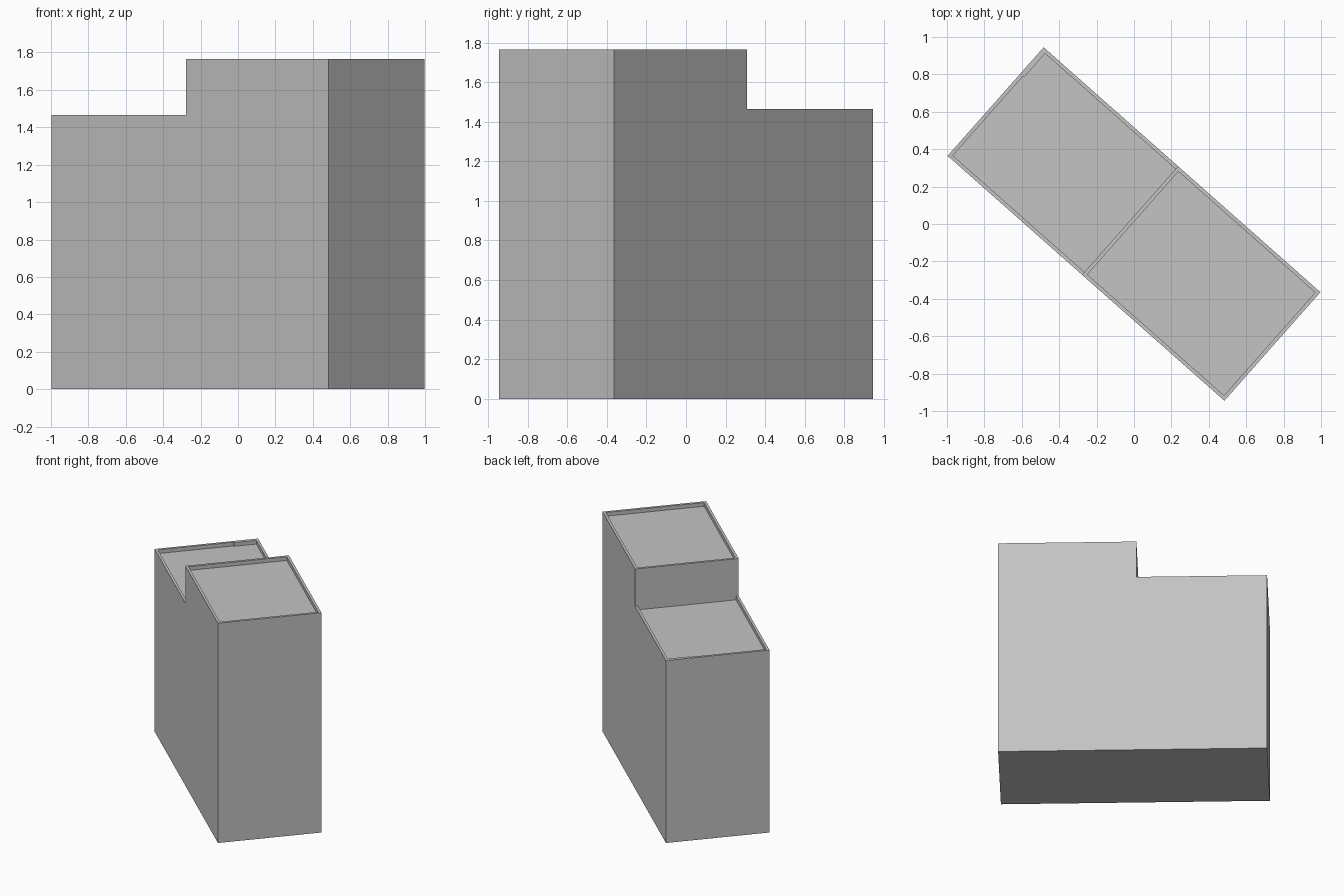
import bpy
import bmesh
import math
from mathutils import Matrix

cube = bpy.data.objects.get("Cube")
if cube:
    bpy.data.objects.remove(cube, do_unlink=True)

# Overall sizes in the building's own axes (u along, v across)
HALF_U, HALF_V = 0.988, 0.3875
STEP = -0.028
LOW, TALL = 1.465, 1.765
WALL, DROP = 0.02, 0.03
TURN = Matrix.Rotation(math.radians(-41.5), 4, 'Z')

concrete = bpy.data.materials.new("concrete_grey")
concrete.use_nodes = True
GREY = (0.55, 0.55, 0.55, 1)
concrete.diffuse_color = GREY
concrete.node_tree.nodes["Principled BSDF"].inputs["Base Color"].default_value = GREY


def prism(name, points, direction):
    """Extrude a closed polygon along a direction."""
    bm = bmesh.new()
    face = bm.faces.new([bm.verts.new(p) for p in points])
    moved = bmesh.ops.extrude_face_region(bm, geom=[face])["geom"]
    bmesh.ops.translate(bm, vec=direction,
                        verts=[g for g in moved if isinstance(g, bmesh.types.BMVert)])
    bmesh.ops.recalc_face_normals(bm, faces=bm.faces)
    bm.transform(TURN)
    mesh = bpy.data.meshes.new(name)
    bm.to_mesh(mesh)
    bm.free()
    mesh.materials.append(concrete)
    obj = bpy.data.objects.new(name, mesh)
    bpy.context.collection.objects.link(obj)
    return obj


def cut(target, cutter):
    """Subtract the cutter, then discard it."""
    mod = target.modifiers.new("recess", 'BOOLEAN')
    mod.operation, mod.solver, mod.object = 'DIFFERENCE', 'EXACT', cutter
    bpy.context.view_layer.objects.active = target
    bpy.ops.object.modifier_apply(modifier=mod.name)
    bpy.data.objects.remove(cutter, do_unlink=True)


# Stepped building body
profile = [(-HALF_U, 0), (HALF_U, 0), (HALF_U, TALL), (STEP, TALL), (STEP, LOW), (-HALF_U, LOW)]
body = prism("stepped_building", [(u, -HALF_V, z) for u, z in profile], (0, 2 * HALF_V, 0))

# Sunken tall roof inside its parapet
v = HALF_V - WALL
u0, u1 = STEP + WALL, HALF_U - WALL
tall_plan = [(u0, -v), (u1, -v), (u1, v), (u0, v)]
cut(body, prism("tall_recess", [(u, w, TALL - DROP) for u, w in tall_plan], (0, 0, 2 * DROP)))

# Sunken low roof, open against the tall wall, with a small jog in the end parapet
u2, seam, jog = -HALF_U + WALL, 0.2, 0.008
low_plan = [(u2, -v), (STEP, -v), (STEP, v), (u2 + jog, v), (u2 + jog, seam), (u2, seam)]
cut(body, prism("low_recess", [(u, w, LOW - DROP) for u, w in low_plan], (0, 0, 2 * DROP)))
